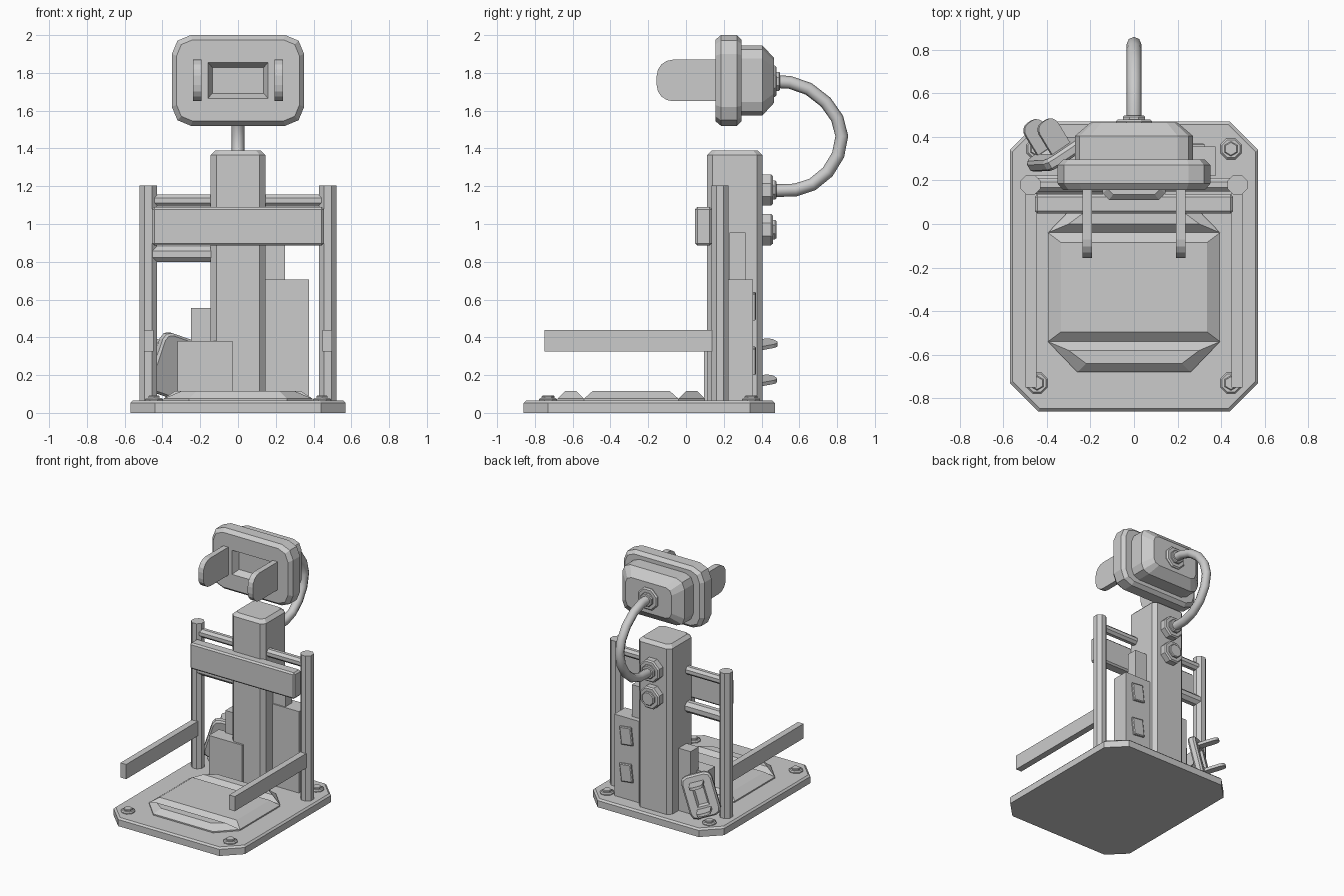
import bpy, bmesh
from math import sin, cos, pi, radians
from mathutils import Matrix, Vector

if "Cube" in bpy.data.objects:
    bpy.data.objects.remove(bpy.data.objects["Cube"])


def finish(name, bm, mat=Matrix()):
    bmesh.ops.remove_doubles(bm, verts=bm.verts, dist=0.0005)
    bmesh.ops.recalc_face_normals(bm, faces=bm.faces)
    me = bpy.data.meshes.new(name)
    bm.to_mesh(me)
    bm.free()
    me.transform(mat)
    ob = bpy.data.objects.new(name, me)
    bpy.context.collection.objects.link(ob)
    return ob


def loft(name, rings, mat=Matrix()):
    """Skin rings of equal point count and cap both ends."""
    bm = bmesh.new()
    loops = [[bm.verts.new(p) for p in r] for r in rings]
    n = len(loops[0])
    for a, b in zip(loops, loops[1:]):
        for i in range(n):
            j = (i + 1) % n
            bm.faces.new((a[i], a[j], b[j], b[i]))
    bm.faces.new(loops[0])
    bm.faces.new(loops[-1])
    return finish(name, bm, mat)


def rrect(w, h, c, z, segs=1):
    """Rectangle of half sizes w, h with cut corners at level z."""
    pts = []
    for k, (sx, sy) in enumerate(((1, 1), (-1, 1), (-1, -1), (1, -1))):
        for i in range(segs + 1):
            a = (k + i / segs) * pi / 2
            pts.append((sx * (w - c) + c * cos(a), sy * (h - c) + c * sin(a), z))
    return pts


def box(name, x0, x1, y0, y1, z0, z1, bevel=0):
    bm = bmesh.new()
    bmesh.ops.create_cube(bm, size=1)
    for v in bm.verts:
        v.co = ((x0, x1)[v.co.x > 0], (y0, y1)[v.co.y > 0], (z0, z1)[v.co.z > 0])
    if bevel:
        bmesh.ops.bevel(bm, geom=bm.edges[:], offset=bevel, segments=1, affect='EDGES')
    return finish(name, bm)


def rod(name, radius, z0, z1, mat, sides=8, edge=0.0):
    rings = []
    for r, z in ((radius, z0), (radius, z1 - edge), (radius - edge, z1)):
        rings.append([(r * cos((i + .5) * 2 * pi / sides), r * sin((i + .5) * 2 * pi / sides), z)
                      for i in range(sides)])
    return loft(name, rings if edge else rings[:2], mat)


T = Matrix.Translation
TO_FRONT = Matrix.Rotation(radians(90), 4, 'X')
TO_BACK = Matrix.Rotation(radians(-90), 4, 'X')
TO_SIDE = Matrix.Rotation(radians(90), 4, 'Y')

# Base plate
loft("base_plate", [rrect(.57, .665, .13, 0), rrect(.57, .665, .13, .052),
                    rrect(.557, .652, .125, .065)], T((0, -.195, 0)))

# Foot pad: centre panel with sloped ramps at both ends
loft("foot_pad_centre", [rrect(.395, .25, 0, .06), rrect(.395, .25, 0, .075),
                         rrect(.335, .205, 0, .115)], T((0, -.29, 0)))
for label, s in (("front", -1), ("back", 1)):
    low = [(-.395, .25), (.395, .25), (.26, .39), (-.26, .39)]
    top = [(-.30, .29), (.30, .29), (.22, .35), (-.22, .35)]
    loft("foot_pad_" + label, [[(x, y * s - .29, .06) for x, y in low],
                               [(x, y * s - .29, .075) for x, y in low],
                               [(x, y * s - .29, .115) for x, y in top]])

# Floor bolts
for x in (-.445, .445):
    for y in (-.73, .345):
        rod("bolt_washer", .052, .06, .08, T((x, y, 0)), 8, .008)
        rod("bolt_head", .034, .078, .092, T((x, y, 0)), 6, .005)

# Column
loft("column", [rrect(.145, .147, .03, .06), rrect(.145, .147, .03, 1.365),
                rrect(.12, .122, .025, 1.39)], T((0, .258, 0)))

# Side posts, arm rests
for s in (-1, 1):
    rod("side_post", .049, .06, 1.205, T((s * .475, .18, 0)), 8)
    box("arm_rest", s * .472 - .025, s * .472 + .025, -.75, .18, .325, .44)

# Cross rails and front board
rod("upper_rail", .034, -.46, .46, T((0, .18, 1.125)) @ TO_SIDE, 8)
rod("lower_rail", .045, -.46, -.13, T((0, .18, .84)) @ TO_SIDE, 8)
box("front_board", -.455, .455, .048, .137, .885, 1.09, .012)

# Cabinets beside the column
box("right_cabinet", .13, .375, .22, .355, .06, .705)
box("right_upper_cabinet", .13, .25, .23, .315, .06, .955)
box("left_cabinet", -.32, -.03, .095, .22, .06, .38)
box("left_back_cabinet", -.25, -.13, .20, .30, .06, .555)
for z in (.275, .565):
    plate = [rrect(.05, .07, 0, .35), rrect(.05, .07, 0, .366), rrect(.043, .063, 0, .371)]
    loft("cabinet_socket", plate, T((.265, 0, z)) @ TO_BACK @ Matrix.Rotation(.12, 4, 'Z'))


def fin(name, x, mat):
    prof = [(-.11, -.05), (.11, -.05)]
    for k in (0, 1):
        for i in range(5):
            a = (k + i / 4) * pi / 2
            prof.append(((1, -1)[k] * .025 + .085 * cos(a), .225 + .085 * sin(a)))
    loft(name, [[(x + d, y, z) for y, z in prof] for d in (-.022, .022)], mat)


def visor(name, mat, back):
    """Framed screen with two side fins; front is local +z."""
    loft(name + "_frame", [rrect(.325, .215, .08, back, 2), rrect(.35, .24, .1, back + .025, 2),
                           rrect(.35, .24, .1, -.03, 2), rrect(.325, .215, .085, 0, 2),
                           rrect(.16, .095, 0, 0, 2), rrect(.135, .068, 0, -.05, 2)], mat)
    for s in (-1, 1):
        fin(name + "_fin", s * .215, mat)


# Head unit
head = T((0, .155, 1.76)) @ TO_FRONT
visor("head", head, -.14)
loft("head_housing", [rrect(.27, .185, .07, -.13, 2), rrect(.27, .185, .07, -.25, 2),
                      rrect(.20, .12, .05, -.31, 2)], head)

# Small handset leaning beside the column
n = Vector((-.51, .84, .16)).normalized()
u = Vector((.25, .15, 1))
u = (u - n * u.dot(n)).normalized()
v = n.cross(u)
lean = Matrix((u, v, n)).transposed().to_4x4()
visor("handset", T((-.37, .345, .255)) @ lean @ Matrix.Diagonal((.47, .47, .48, 1)), -.12)

# Hose fittings
for name, y, z, d in (("head_fitting", .455, 1.755, .025), ("hose_fitting", .395, 1.18, .065),
                      ("spare_fitting", .395, .97, .065)):
    rod(name + "_nut", .09, 0, d, T((0, y, z)) @ TO_BACK, 8, .01)
    rod(name + "_collar", .055, 0, d + .018, T((0, y, z)) @ TO_BACK, 8, .006)

# Hose
path = [(.45, 1.755), (.55, 1.75), (.65, 1.715), (.74, 1.645), (.80, 1.56), (.825, 1.465),
        (.805, 1.365), (.75, 1.275), (.67, 1.21), (.58, 1.18), (.42, 1.175)]
cu = bpy.data.curves.new("hose", 'CURVE')
cu.dimensions = '3D'
cu.bevel_depth = .034
cu.bevel_resolution = 2
sp = cu.splines.new('POLY')
sp.points.add(len(path) - 1)
for p, (y, z) in zip(sp.points, path):
    p.co = (0, y, z, 1)
bpy.context.collection.objects.link(bpy.data.objects.new("hose", cu))
